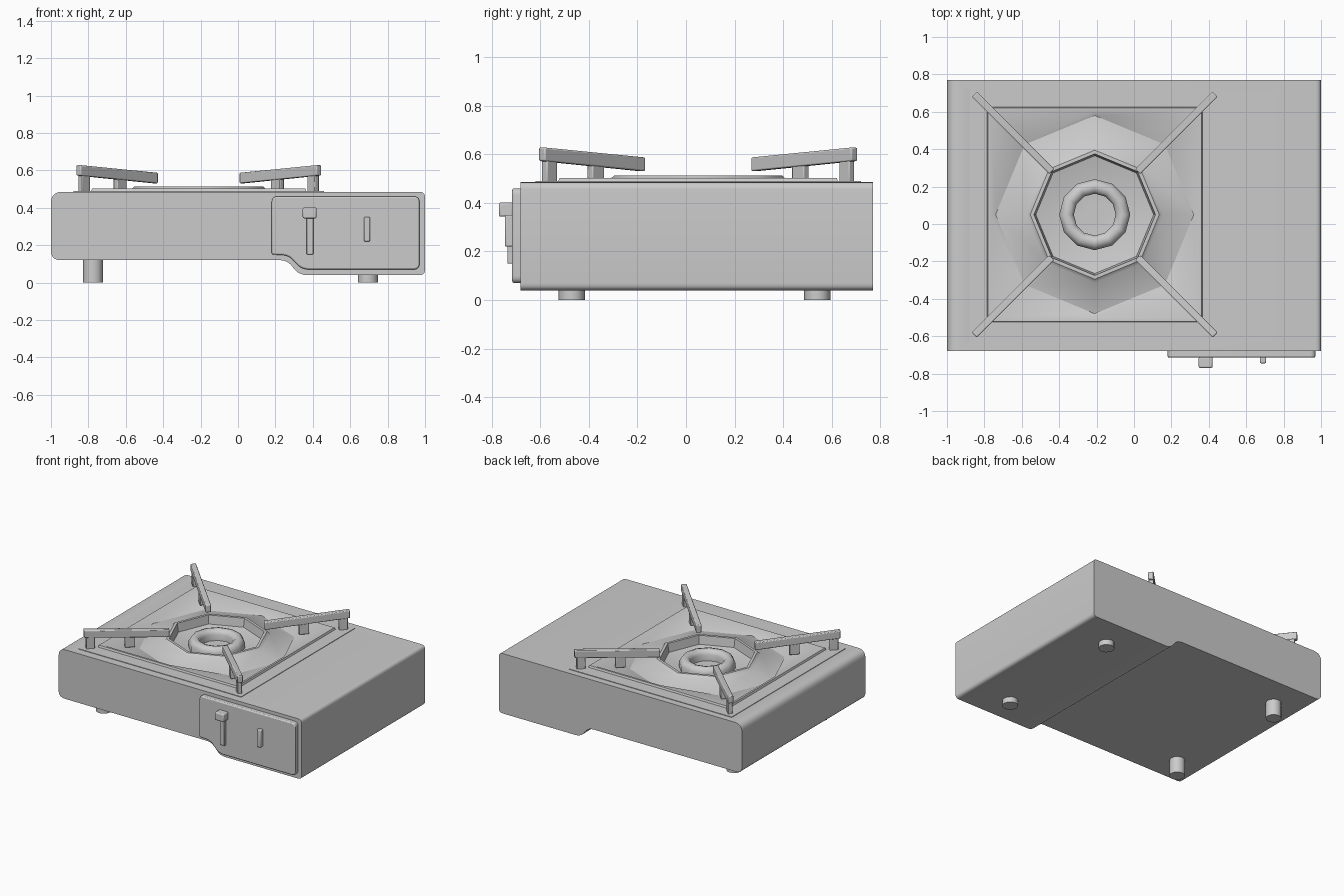
import bpy, bmesh, math
from mathutils import Vector

if "Cube" in bpy.data.objects:
    bpy.data.objects.remove(bpy.data.objects["Cube"])

CX, CY = -0.21, 0.05  # burner centre


def finish(name, bm, bevel=0, angle=35):
    bmesh.ops.recalc_face_normals(bm, faces=bm.faces)
    me = bpy.data.meshes.new(name)
    bm.to_mesh(me)
    bm.free()
    ob = bpy.data.objects.new(name, me)
    bpy.context.collection.objects.link(ob)
    bpy.ops.object.select_all(action='DESELECT')
    ob.select_set(True)
    bpy.context.view_layer.objects.active = ob
    bpy.ops.object.shade_smooth_by_angle(angle=math.radians(angle))
    if bevel:
        m = ob.modifiers.new("bevel", 'BEVEL')
        m.width, m.segments = bevel, 2
    return ob


def fillet(corners, steps=5):
    """Round a profile; each corner is (x, z, radius)."""
    out, n = [], len(corners)
    for i, (x, z, r) in enumerate(corners):
        p = Vector((x, z))
        if r == 0:
            out.append(p)
            continue
        a = p + (Vector(corners[i - 1][:2]) - p).normalized() * r
        b = p + (Vector(corners[(i + 1) % n][:2]) - p).normalized() * r
        for k in range(steps + 1):
            t = k / steps
            out.append(a * (1 - t) ** 2 + p * 2 * t * (1 - t) + b * t * t)
    return out


def prism(name, pts, y0, y1, bevel=0):
    """Extrude an x-z profile along y."""
    bm = bmesh.new()
    face = bm.faces.new([bm.verts.new((p[0], y0, p[1])) for p in pts])
    ext = bmesh.ops.extrude_face_region(bm, geom=[face])
    verts = [v for v in ext['geom'] if isinstance(v, bmesh.types.BMVert)]
    bmesh.ops.translate(bm, verts=verts, vec=(0, y1 - y0, 0))
    return finish(name, bm, bevel)


def box(name, x0, x1, y0, y1, z0, z1, bevel=0):
    return prism(name, [(x0, z0), (x1, z0), (x1, z1), (x0, z1)], y0, y1, bevel)


def cylinder(name, x, y, r, z0, z1, n=12):
    bm = bmesh.new()
    bmesh.ops.create_cone(bm, cap_ends=True, segments=n, radius1=r, radius2=r, depth=z1 - z0)
    bmesh.ops.translate(bm, verts=bm.verts, vec=(x, y, (z0 + z1) / 2))
    return finish(name, bm)


# Stepped body shell, opened under the drip pan
body = prism("body", fillet([
    (-1, 0.12, 0.05), (0.27, 0.12, 0.05), (0.32, 0.04, 0.05),
    (1, 0.04, 0.03), (1, 0.485, 0.03), (-1, 0.485, 0.06)]), -0.68, 0.77)
cutter = box("pan_cutter", CX - 0.57, CX + 0.57, CY - 0.57, CY + 0.57, 0.36, 0.7)
cutter.hide_render = True
mod = body.modifiers.new("pan opening", 'BOOLEAN')
mod.operation, mod.solver, mod.object = 'DIFFERENCE', 'EXACT', cutter
bpy.context.view_layer.objects.active = body
bpy.ops.object.modifier_apply(modifier=mod.name)
bpy.data.objects.remove(cutter)

# Drip pan: square rings blending into an octagonal rim
bm = bmesh.new()
rings = []
for square, r, z in [(1, 0.67, 0.475), (1, 0.67, 0.489), (1, 0.575, 0.489), (1, 0.57, 0.503),
                     (1, 0.555, 0.503), (0, 0.53, 0.455), (0, 0.365, 0.495), (0, 0.345, 0.513),
                     (0, 0.325, 0.513), (0, 0.315, 0.45), (0, 0.19, 0.42), (0, 0.05, 0.42)]:
    ring = []
    for k in range(8):
        a = k * math.pi / 4
        rr = r * (math.sqrt(2) if square and k % 2 else 1)
        ring.append(bm.verts.new((CX + rr * math.cos(a), CY + rr * math.sin(a), z)))
    rings.append(ring)
for lo, hi in zip(rings, rings[1:]):
    for k in range(8):
        j = (k + 1) % 8
        bm.faces.new((lo[k], lo[j], hi[j], hi[k]))
bm.faces.new(rings[-1])
finish("drip_pan", bm)

# Burner ring
bm = bmesh.new()
rings = []
for k in range(12):
    a = k * math.pi / 6
    ring = []
    for r, z in [(0.19, 0.41), (0.19, 0.465), (0.175, 0.49), (0.15, 0.498),
                 (0.125, 0.49), (0.112, 0.465), (0.112, 0.41)]:
        ring.append(bm.verts.new((CX + r * math.cos(a), CY + r * math.sin(a), z)))
    rings.append(ring)
for k in range(12):
    p, q = rings[k], rings[(k + 1) % 12]
    for i in range(7):
        j = (i + 1) % 7
        bm.faces.new((p[i], q[i], q[j], p[j]))
finish("burner_ring", bm, angle=50)

# Four sloping pan supports, each on two posts
for k, side in enumerate(["back_right", "back_left", "front_left", "front_right"]):
    a = math.pi / 4 + k * math.pi / 2
    arm = prism("support_arm_" + side,
                [(0.325, 0.53), (0.91, 0.572), (0.91, 0.628), (0.325, 0.587)], -0.019, 0.019, 0.006)
    posts = [box("outer_post_" + side, 0.835, 0.895, -0.016, 0.016, 0.48, 0.58, 0.005),
             box("inner_post_" + side, 0.56, 0.63, -0.016, 0.016, 0.475, 0.56, 0.005)]
    for ob in [arm] + posts:
        ob.location = (CX, CY, 0)
        ob.rotation_euler.z = a

# Feet
for y, end in [(-0.47, "front"), (0.54, "back")]:
    cylinder("left_foot_" + end, -0.775, y, 0.054, 0, 0.13)
    cylinder("right_foot_" + end, 0.695, y, 0.054, 0, 0.05)

# Control panel and its two controls
prism("control_panel", fillet([
    (0.18, 0.15, 0), (0.27, 0.145, 0.03), (0.34, 0.07, 0.04),
    (0.97, 0.07, 0.03), (0.97, 0.46, 0.03), (0.18, 0.46, 0.03)]), -0.715, -0.67, 0.008)
box("lever_stem", 0.367, 0.403, -0.735, -0.71, 0.15, 0.35, 0.004)
box("lever_head", 0.346, 0.42, -0.77, -0.71, 0.343, 0.402, 0.008)
box("ignition_lever", 0.673, 0.706, -0.745, -0.71, 0.22, 0.35, 0.006)
